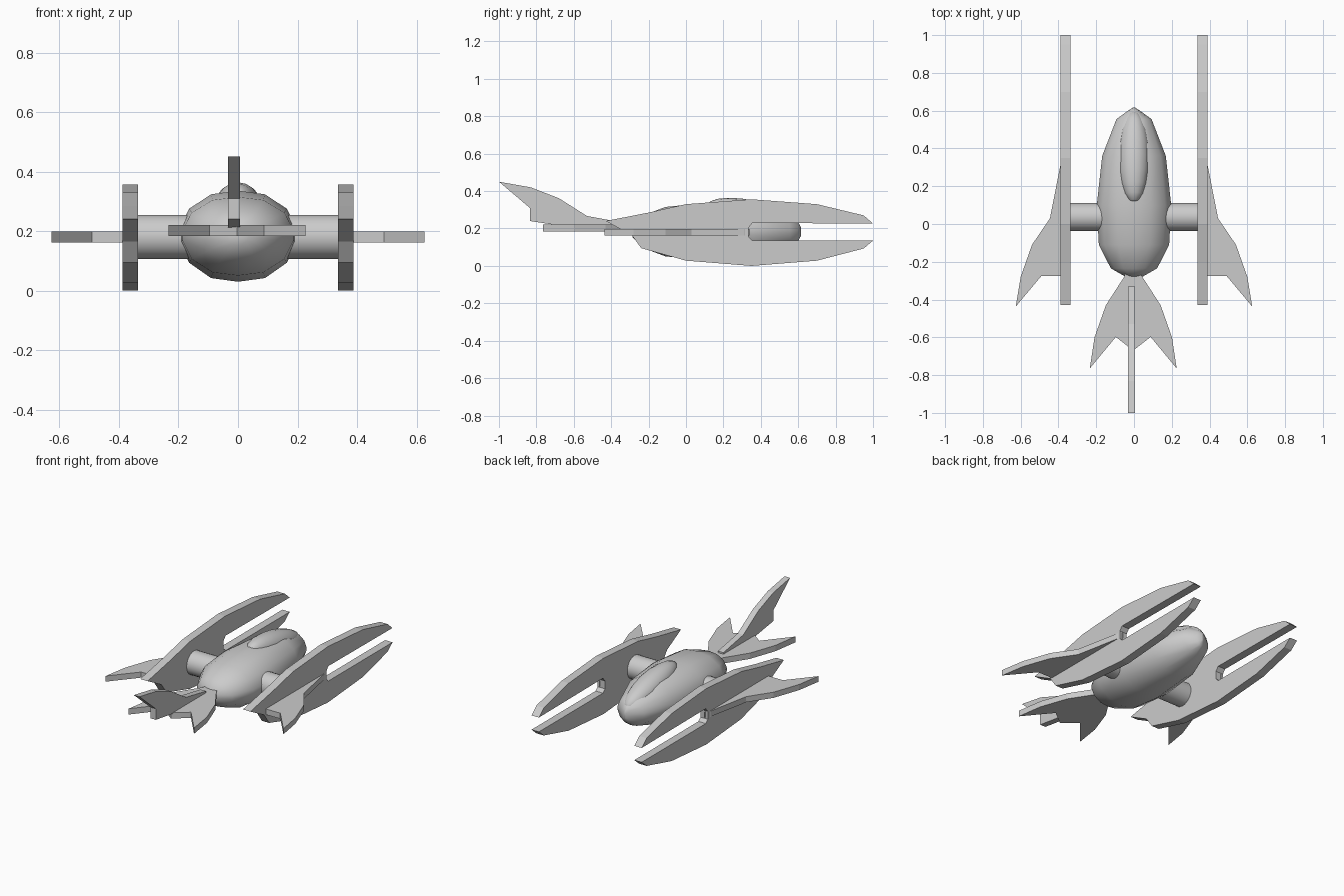
import bpy, bmesh, math
from mathutils import Matrix

if "Cube" in bpy.data.objects:
    bpy.data.objects.remove(bpy.data.objects["Cube"])


def finish(bm, name, smooth=False):
    bmesh.ops.recalc_face_normals(bm, faces=bm.faces[:])
    me = bpy.data.meshes.new(name)
    bm.to_mesh(me)
    bm.free()
    ob = bpy.data.objects.new(name, me)
    bpy.context.collection.objects.link(ob)
    if smooth:
        bpy.context.view_layer.objects.active = ob
        ob.select_set(True)
        bpy.ops.object.shade_smooth_by_angle(angle=math.radians(50))
        ob.select_set(False)
    return ob


def slab(name, pts, axis, lo, hi):
    """Extrude a flat outline along x (points are y, z) or z (points are x, y)."""
    bm = bmesh.new()
    place = (lambda p, d: (d, p[0], p[1])) if axis == 'x' else (lambda p, d: (p[0], p[1], d))
    a = [bm.verts.new(place(p, lo)) for p in pts]
    b = [bm.verts.new(place(p, hi)) for p in pts]
    bm.faces.new(a)
    bm.faces.new(b[::-1])
    n = len(pts)
    for i in range(n):
        bm.faces.new((a[i], a[(i + 1) % n], b[(i + 1) % n], b[i]))
    return finish(bm, name)


# hull: faceted egg lofted along y (y, half width, half height)
rings = [(-0.285, 0.035, 0.03), (-0.235, 0.125, 0.085), (-0.11, 0.19, 0.132),
         (0.1, 0.201, 0.153), (0.36, 0.172, 0.14), (0.555, 0.095, 0.085),
         (0.6, 0.032, 0.05), (0.616, 0.006, 0.02)]
half = [(0, 1), (0.45, 0.92), (0.82, 0.6), (0.98, 0.16),
        (0.98, -0.12), (0.82, -0.58), (0.45, -0.92), (0, -1)]
section = half + [(-x, z) for x, z in half[-2:0:-1]]
bm = bmesh.new()
loops = [[bm.verts.new((x * rx, y, 0.183 + z * rz)) for x, z in section]
         for y, rx, rz in rings]
n = len(section)
for a, b in zip(loops, loops[1:]):
    for i in range(n):
        bm.faces.new((a[i], a[(i + 1) % n], b[(i + 1) % n], b[i]))
bm.faces.new(loops[0])
bm.faces.new(loops[-1])
finish(bm, "hull", True)

# canopy: long bubble sloping down to the nose
bm = bmesh.new()
bmesh.ops.create_uvsphere(
    bm, u_segments=16, v_segments=10, radius=1,
    matrix=Matrix.Translation((0, 0.355, 0.272))
    @ Matrix.Rotation(math.radians(-12), 4, 'X')
    @ Matrix.Diagonal((0.083, 0.248, 0.078, 1))
    @ Matrix.Rotation(math.pi / 2, 4, 'X'))
finish(bm, "canopy", True)

# cross strut through the hull
bm = bmesh.new()
bmesh.ops.create_cone(
    bm, cap_ends=True, segments=24, radius1=0.074, radius2=0.074, depth=0.7,
    matrix=Matrix.Translation((0, 0.037, 0.181)) @ Matrix.Rotation(math.pi / 2, 4, 'Y'))
finish(bm, "cross_strut", True)

# forked side plates and their outer wings
plate = [(-0.43, 0.24), (-0.2, 0.285), (0, 0.33), (0.35, 0.356), (0.7, 0.33),
         (0.95, 0.27), (1.0, 0.226), (0.355, 0.23), (0.335, 0.205), (0.335, 0.155),
         (0.355, 0.135), (1.0, 0.135), (0.95, 0.093), (0.7, 0.028), (0.35, 0.0),
         (0, 0.028), (-0.24, 0.095), (-0.29, 0.165)]
wing = [(0.37, 0.34), (0.39, 0.31), (0.445, 0.03), (0.54, -0.11), (0.6, -0.28),
        (0.626, -0.437), (0.49, -0.275), (0.37, -0.275)]
for side, s in (("left", -1), ("right", 1)):
    slab(side + "_plate", plate, 'x', s * 0.336, s * 0.388)
    slab(side + "_wing", [(s * x, y) for x, y in wing], 'z', 0.162, 0.198)

# forked horizontal tail
edge = [(0.045, -0.24), (0.045, -0.275), (0.145, -0.43), (0.205, -0.6),
        (0.23, -0.765), (0.092, -0.598)]
tail = edge + [(0, -0.67)] + [(-x, y) for x, y in reversed(edge)]
slab("tail_plane", [(x - 0.004, y) for x, y in tail], 'z', 0.183, 0.22)

# upright tail fin
fin = [(-1.0, 0.45), (-0.83, 0.42), (-0.68, 0.362), (-0.53, 0.267), (-0.33, 0.23),
       (-0.33, 0.204), (-0.65, 0.212), (-0.835, 0.24), (-0.835, 0.31)]
slab("tail_fin", fin, 'x', -0.033, 0.006)
